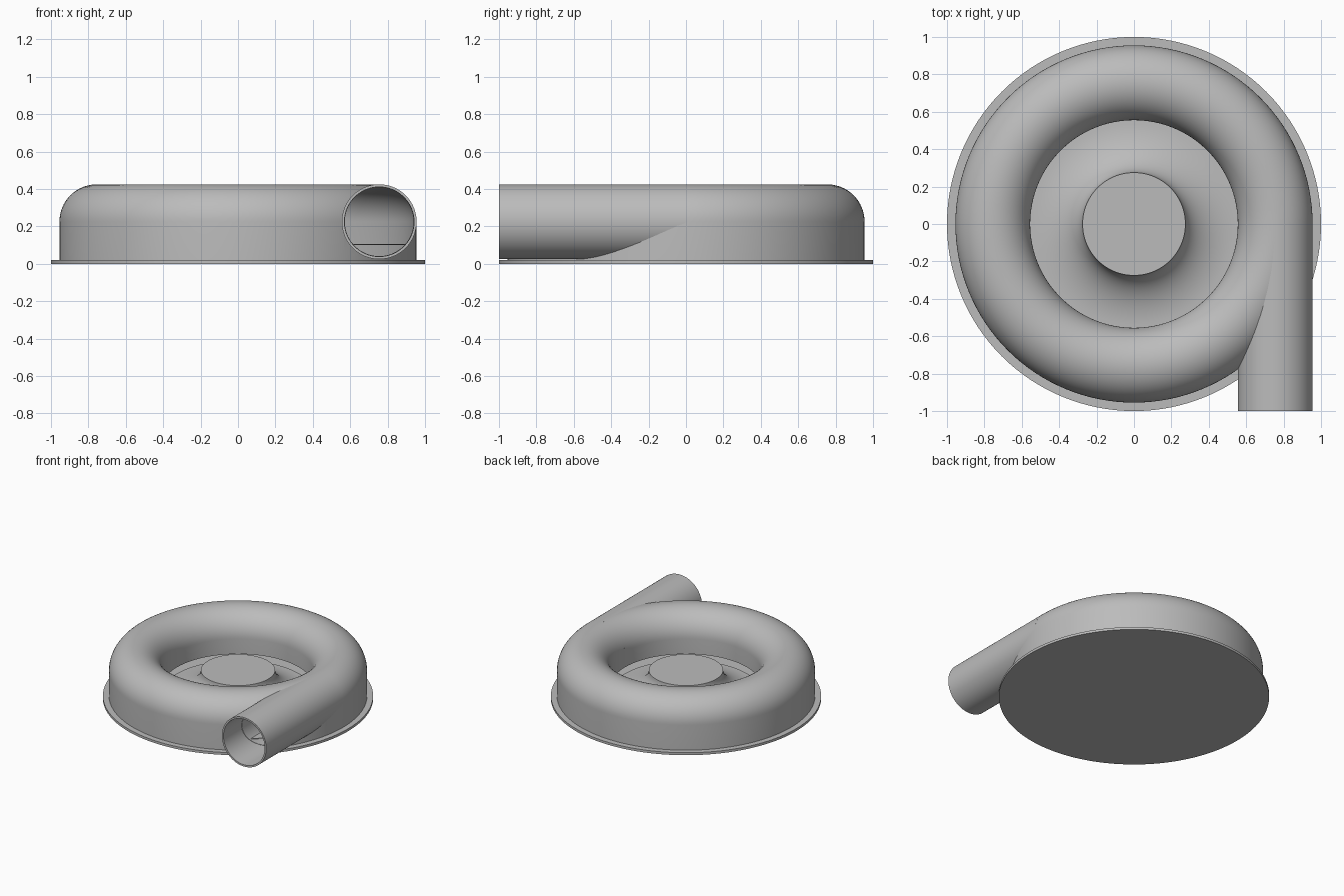
import bpy
import math

old = bpy.data.objects.get("Cube")
if old:
    bpy.data.objects.remove(old)

grey = bpy.data.materials.new("plain_grey")
grey.use_nodes = True
grey.diffuse_color = (0.5, 0.5, 0.5, 1)
grey.node_tree.nodes["Principled BSDF"].inputs["Base Color"].default_value = grey.diffuse_color

SEG = 128
RING, TUBE, MID = 0.755, 0.2, 0.225   # scroll radius, tube radius, tube centre height
WALL, FLOOR, LIP = 0.014, 0.02, 0.105


def lathe(name, profile, closed=False):
    """Spin an (r, z) profile round the z axis; r = 0 makes a single pole point."""
    verts, rings = [], []
    for r, z in profile:
        count = 1 if r == 0 else SEG
        rings.append([len(verts) + i % count for i in range(SEG)])
        verts += [(r * math.cos(math.tau * i / SEG), r * math.sin(math.tau * i / SEG), z)
                  for i in range(count)]
    pairs = list(zip(rings, rings[1:]))
    if closed:
        pairs.append((rings[-1], rings[0]))
    faces = []
    for a, b in pairs:
        for i in range(SEG):
            j = (i + 1) % SEG
            faces.append(list(dict.fromkeys((a[i], a[j], b[j], b[i]))))
    mesh = bpy.data.meshes.new(name)
    mesh.from_pydata(verts, [], faces)
    obj = bpy.data.objects.new(name, mesh)
    bpy.context.collection.objects.link(obj)
    mesh.materials.append(grey)
    return obj


def smooth(obj):
    bpy.ops.object.select_all(action='DESELECT')
    obj.select_set(True)
    bpy.context.view_layer.objects.active = obj
    bpy.ops.object.shade_smooth_by_angle(angle=math.radians(35))


def arch(radius, steps=32):
    """Half circle over the scroll, from the outer wall to the inner wall."""
    return [(RING + radius * math.cos(math.pi * i / steps),
             MID + radius * math.sin(math.pi * i / steps)) for i in range(steps + 1)]


# Base plate
base = lathe("base_plate", [(0, 0), (1, 0), (1, FLOOR), (0, FLOOR)])

# Hollow scroll housing: arch with a long outer wall and a short inner lip
outer, inner = arch(TUBE), arch(TUBE - WALL)
section = ([(RING + TUBE, FLOOR)] + outer + [(RING - TUBE, LIP), (RING - TUBE + WALL, LIP)]
           + inner[::-1] + [(RING + TUBE - WALL, FLOOR)])
housing = lathe("scroll_housing", section, closed=True)

# Opening where the outlet enters the housing
bpy.ops.mesh.primitive_cylinder_add(vertices=96, radius=TUBE - WALL - 0.002, depth=1.1,
                                    location=(RING, -0.57, MID), rotation=(math.pi / 2, 0, 0))
cutter = bpy.context.object
cutter.name = "outlet_cutter"
cutter.hide_render = True
cutter.hide_set(True)
cut = housing.modifiers.new("outlet_opening", 'BOOLEAN')
cut.operation = 'DIFFERENCE'
cut.solver = 'EXACT'
cut.object = cutter
smooth(housing)
bpy.ops.object.modifier_move_to_index(modifier="outlet_opening", index=0)

# Dividing plate inside the housing
divider = lathe("inner_divider", [(RING - TUBE, LIP - 0.004), (RING + TUBE - WALL, LIP - 0.004),
                                  (RING + TUBE - WALL, LIP), (RING - TUBE, LIP)], closed=True)

# Central hub with a flared skirt
TOP_R, SKIRT_R, TOP_Z, SKIRT_Z = 0.275, 0.555, 0.23, 0.05
flare = [(SKIRT_R - (SKIRT_R - TOP_R) * math.sin(math.pi / 2 * i / 20),
          TOP_Z - (TOP_Z - SKIRT_Z) * math.cos(math.pi / 2 * i / 20)) for i in range(21)]
hub = lathe("flared_hub", [(0, FLOOR), (SKIRT_R, FLOOR)] + flare + [(0, TOP_Z)])

# Straight outlet pipe leaving the scroll on a tangent
pipe = lathe("outlet_pipe", [(TUBE, 0), (TUBE, 1), (TUBE - WALL, 1), (TUBE - WALL, 0)], closed=True)
pipe.rotation_euler = (math.pi / 2, 0, 0)
pipe.location = (RING, 0, MID)

for part in (base, divider, hub, pipe):
    smooth(part)
